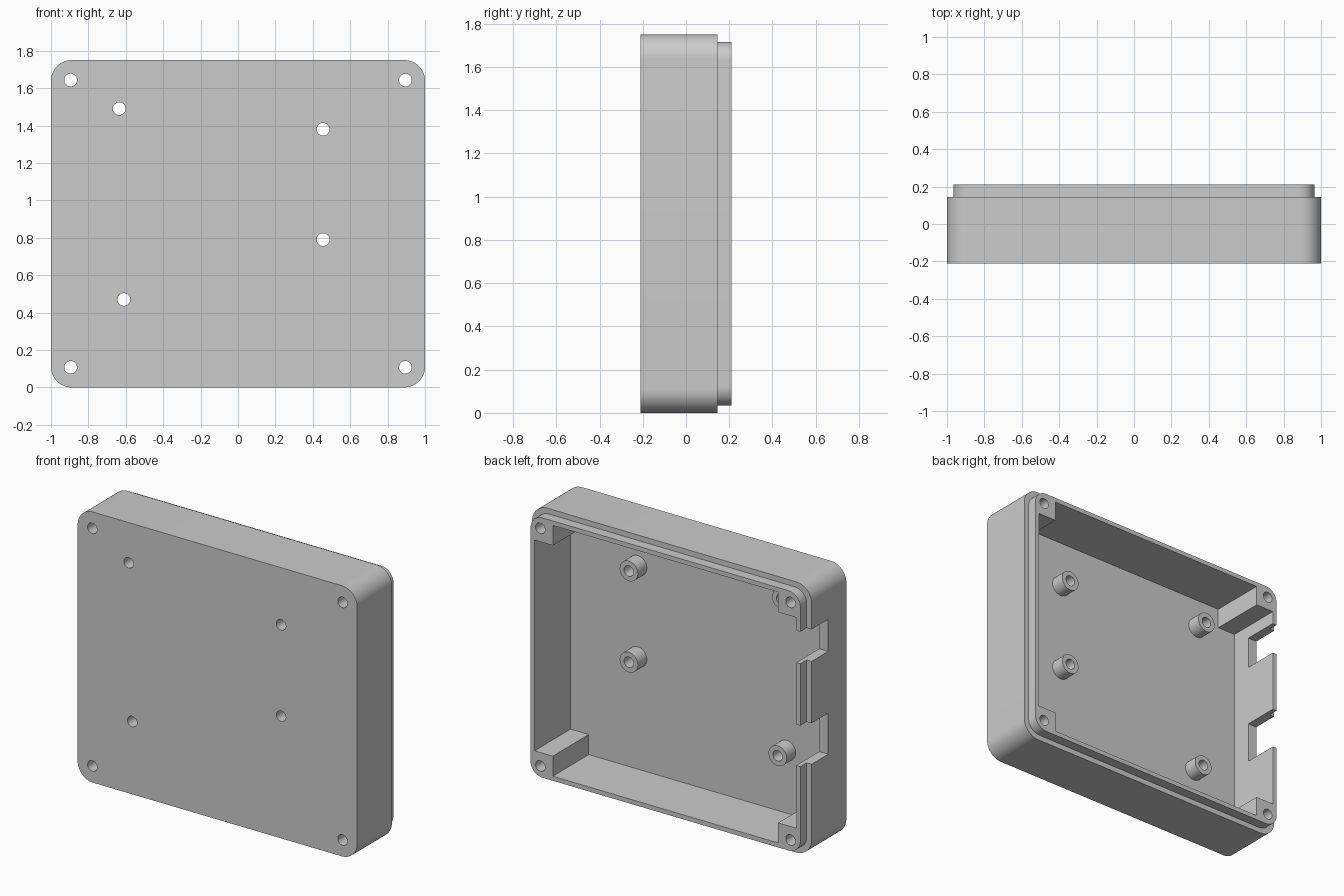
import bpy, bmesh, math

if "Cube" in bpy.data.objects:
    bpy.data.objects.remove(bpy.data.objects["Cube"])

W, H = 1.0, 1.75                       # half width, full height
FRONT, STEP, BACK = -0.21, 0.145, 0.21  # depth positions
FLOOR = -0.157                          # inner floor
WALL, LIP, POST = 0.064, 0.035, 0.194   # wall, lip inset, corner post reach

plastic = bpy.data.materials.new("grey plastic")
plastic.diffuse_color = (0.6, 0.6, 0.6, 1)
plastic.use_nodes = True
plastic.node_tree.nodes["Principled BSDF"].inputs["Base Color"].default_value = plastic.diffuse_color


def prism(name, pts, y0, y1):
    """Extrude an (x, z) outline from y0 to y1."""
    bm = bmesh.new()
    face = bm.faces.new([bm.verts.new((x, y0, z)) for x, z in pts])
    ext = bmesh.ops.extrude_face_region(bm, geom=[face])
    moved = [v for v in ext["geom"] if isinstance(v, bmesh.types.BMVert)]
    bmesh.ops.translate(bm, verts=moved, vec=(0, y1 - y0, 0))
    bmesh.ops.recalc_face_normals(bm, faces=bm.faces)
    mesh = bpy.data.meshes.new(name)
    bm.to_mesh(mesh)
    bm.free()
    mesh.materials.append(plastic)
    obj = bpy.data.objects.new(name, mesh)
    bpy.context.collection.objects.link(obj)
    return obj


def circle(x, z, r, n=40):
    return [(x + r * math.cos(2 * math.pi * i / n),
             z + r * math.sin(2 * math.pi * i / n)) for i in range(n)]


def rounded(inset, r, n=14):
    """Rounded outline of the box, moved in by inset."""
    pts = []
    for k, (sx, sz) in enumerate([(1, 1), (-1, 1), (-1, -1), (1, -1)]):
        cx = sx * (W - inset - r)
        cz = H / 2 + sz * (H / 2 - inset - r)
        for i in range(n + 1):
            a = math.pi / 2 * (k + i / n)
            pts.append((cx + r * math.cos(a), cz + r * math.sin(a)))
    return pts


def rect(x0, x1, z0, z1):
    return [(x0, z0), (x1, z0), (x1, z1), (x0, z1)]


def combine(target, tool, operation):
    mod = target.modifiers.new("combine", 'BOOLEAN')
    mod.operation, mod.solver, mod.object = operation, 'EXACT', tool
    bpy.context.view_layer.objects.active = target
    bpy.ops.object.modifier_apply(modifier=mod.name)
    bpy.data.objects.remove(tool, do_unlink=True)


# Outer shell with a stepped lip around the open back
case = prism("enclosure", rounded(0, 0.11), FRONT, STEP)
combine(case, prism("lip", rounded(LIP, 0.085), FRONT + 0.1, BACK), 'UNION')

# Cavity that leaves a square post in each corner
xi, xo = W - POST, W - WALL
zi, zo = H / 2 - POST, H / 2 - WALL
corner = [(xo, zi), (xi, zi), (xi, zo)]
cavity = []
for sx, sz in [(1, 1), (-1, 1), (-1, -1), (1, -1)]:
    part = [(sx * x, H / 2 + sz * z) for x, z in corner]
    cavity += part if sx * sz > 0 else part[::-1]
combine(case, prism("cavity", cavity, FLOOR, BACK + 0.1), 'DIFFERENCE')

# Connector openings in the left wall
for z0, z1 in [(1.265, 1.472), (0.60, 0.865)]:
    combine(case, prism("opening", rect(-1.1, -0.9, z0, z1), -0.025, BACK + 0.1), 'DIFFERENCE')

# Board standoffs on the floor
standoffs = [(-0.635, 1.49), (0.455, 1.38), (0.455, 0.79), (-0.61, 0.47)]
for x, z in standoffs:
    combine(case, prism("standoff", circle(x, z, 0.065), FLOOR - 0.02, -0.065), 'UNION')

# Screw holes through the posts and standoffs
screws = [(sx * 0.895, z) for sx in (-1, 1) for z in (0.107, 1.643)]
for x, z in standoffs + screws:
    combine(case, prism("hole", circle(x, z, 0.034), FRONT - 0.1, BACK + 0.1), 'DIFFERENCE')

# Smooth the curved walls, keep hard edges
bpy.ops.object.select_all(action='DESELECT')
case.select_set(True)
bpy.context.view_layer.objects.active = case
bpy.ops.object.shade_smooth_by_angle(angle=math.radians(30))
